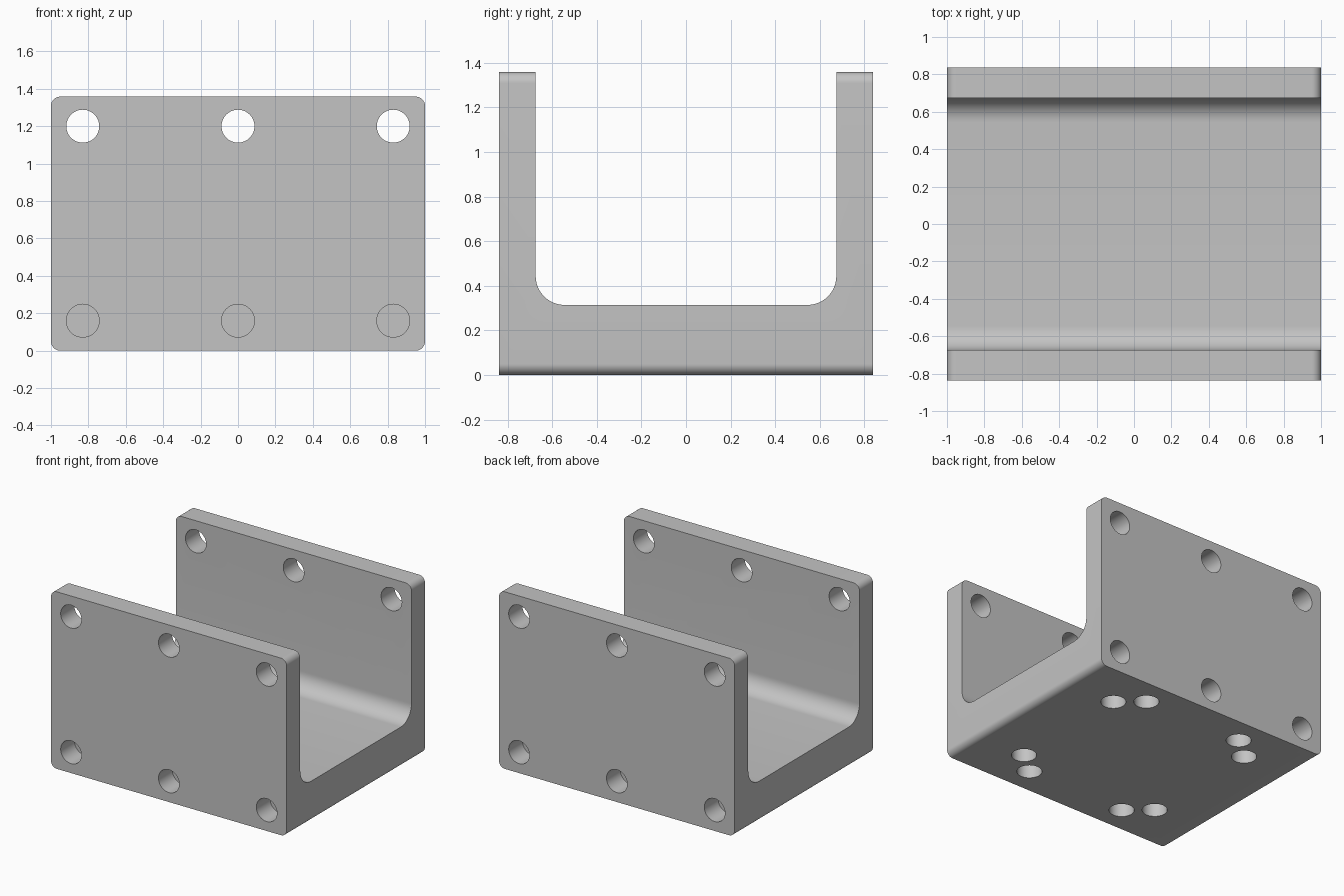
import bpy, bmesh, math
from mathutils import Matrix, Vector

if "Cube" in bpy.data.objects:
    bpy.data.objects.remove(bpy.data.objects["Cube"])

HALF_X, HALF_Y, HEIGHT = 1.0, 0.838, 1.358
INNER_Y, FLOOR = 0.674, 0.314
HOLE_R, DEPTH = 0.088, 0.167

metal = bpy.data.materials.new("grey metal")
metal.use_nodes = True
metal.diffuse_color = (0.55, 0.55, 0.55, 1)
metal.node_tree.nodes["Principled BSDF"].inputs["Base Color"].default_value = (0.55, 0.55, 0.55, 1)


def rounded_rect(x0, x1, z0, z1, r_low, r_high, steps=12):
    """Outline of a rectangle with separate lower and upper corner radii."""
    pts = []
    corners = [(x1, z0, -1, 1, r_low, 270), (x1, z1, -1, -1, r_high, 0),
               (x0, z1, 1, -1, r_high, 90), (x0, z0, 1, 1, r_low, 180)]
    for x, z, sx, sz, r, start in corners:
        if r == 0:
            pts.append((x, z))
            continue
        for i in range(steps + 1):
            a = math.radians(start + 90 * i / steps)
            pts.append((x + sx * r + r * math.cos(a), z + sz * r + r * math.sin(a)))
    return pts


def add_prism(bm, points, offset):
    """Extrude a closed outline of 3D points along offset."""
    face = bm.faces.new([bm.verts.new(p) for p in points])
    out = bmesh.ops.extrude_face_region(bm, geom=[face])
    moved = [v for v in out["geom"] if isinstance(v, bmesh.types.BMVert)]
    bmesh.ops.translate(bm, verts=moved, vec=offset)


def add_hole(bm, mouth, direction):
    """Cylinder that drills DEPTH into the block from its mouth."""
    extra = 0.05
    d = Vector(direction)
    centre = Vector(mouth) + d * (DEPTH - extra) / 2
    turn = d.to_track_quat('Z', 'Y').to_matrix().to_4x4()
    bmesh.ops.create_cone(bm, cap_ends=True, segments=48, radius1=HOLE_R, radius2=HOLE_R,
                          depth=DEPTH + extra, matrix=Matrix.Translation(centre) @ turn)


def make_object(name, bm):
    bmesh.ops.recalc_face_normals(bm, faces=bm.faces[:])
    mesh = bpy.data.meshes.new(name)
    bm.to_mesh(mesh)
    bm.free()
    mesh.materials.append(metal)
    obj = bpy.data.objects.new(name, mesh)
    bpy.context.collection.objects.link(obj)
    return obj


# Solid block with rounded long edges
bm = bmesh.new()
outline = rounded_rect(-HALF_X, HALF_X, 0, HEIGHT, 0.05, 0.05)
add_prism(bm, [(x, -HALF_Y, z) for x, z in outline], (0, 2 * HALF_Y, 0))
bracket = make_object("channel_bracket", bm)

# Filleted channel between the two walls
bm = bmesh.new()
outline = rounded_rect(-INNER_Y, INNER_Y, FLOOR, HEIGHT + 0.2, 0.13, 0)
add_prism(bm, [(-1.2, y, z) for y, z in outline], (2.4, 0, 0))
channel = make_object("channel_cutter", bm)

# Wall holes, upper row through and lower row blind, then paired base holes
bm = bmesh.new()
for side in (-1, 1):
    for x in (-0.83, 0, 0.83):
        for z in (0.16, 1.2):
            add_hole(bm, (x, side * HALF_Y, z), (0, -side, 0))
    for end in (-1, 1):
        for x, y in ((0.595, 0.485), (0.42, 0.635)):
            add_hole(bm, (end * x, side * y, 0), (0, 0, 1))
holes = make_object("hole_cutter", bm)

# Cut and shade the bracket
bpy.ops.object.select_all(action='DESELECT')
bpy.context.view_layer.objects.active = bracket
bracket.select_set(True)
for cutter in (channel, holes):
    cutter.hide_render = True
    mod = bracket.modifiers.new("cut", 'BOOLEAN')
    mod.operation = 'DIFFERENCE'
    mod.solver = 'EXACT'
    mod.object = cutter
    bpy.ops.object.modifier_apply(modifier=mod.name)
    bpy.data.objects.remove(cutter)
bpy.ops.object.shade_smooth_by_angle(angle=math.radians(30))
